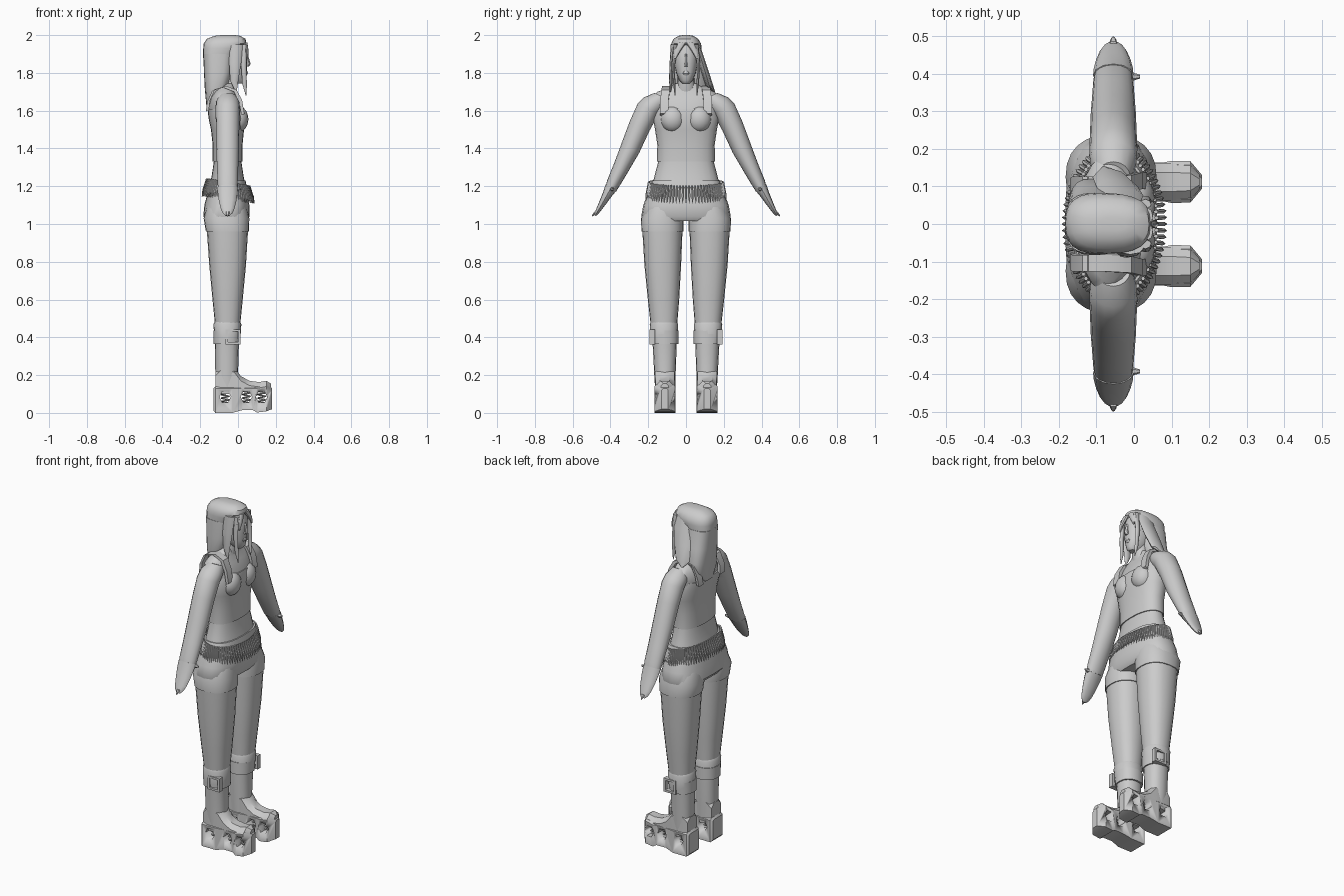
import bpy, bmesh, math
from mathutils import Vector

grey = bpy.data.materials.new("plain_grey")
grey.diffuse_color = (0.6, 0.6, 0.6, 1)


def finish(name, bm, angle=40):
    bmesh.ops.recalc_face_normals(bm, faces=bm.faces)
    me = bpy.data.meshes.new(name)
    bm.to_mesh(me)
    bm.free()
    for p in me.polygons:
        p.use_smooth = True
    me.set_sharp_from_angle(angle=math.radians(angle))
    me.materials.append(grey)
    ob = bpy.data.objects.new(name, me)
    bpy.context.collection.objects.link(ob)
    return ob


def add_skin(bm, rings, caps=True):
    vs = [[bm.verts.new(p) for p in r] for r in rings]
    n = len(vs[0])
    for a, b in zip(vs, vs[1:]):
        for i in range(n):
            j = (i + 1) % n
            bm.faces.new((a[i], a[j], b[j], b[i]))
    if caps:
        bm.faces.new(vs[0][::-1])
        bm.faces.new(vs[-1])


def skin(name, rings, angle=40, caps=True):
    bm = bmesh.new()
    add_skin(bm, rings, caps)
    return finish(name, bm, angle)


def ring(c, rx, ry, n=20, power=2.0, tilt=0.0):
    """Rounded cross-section; tilt leans it about the x axis."""
    out = []
    for i in range(n):
        a = 2 * math.pi * i / n
        ca, sa = math.cos(a), math.sin(a)
        u = math.copysign(abs(ca) ** (2 / power), ca) * rx
        v = math.copysign(abs(sa) ** (2 / power), sa) * ry
        out.append(Vector((c[0] + u, c[1] + v * math.cos(tilt), c[2] + v * math.sin(tilt))))
    return out


def span(name, rows, n=24, power=2.3, angle=40, caps=True):
    """Rows of z, x_min, x_max, y_min, y_max."""
    return skin(name, [ring(((a + b) / 2, (c + d) / 2, z), (b - a) / 2, (d - c) / 2, n, power)
                       for z, a, b, c, d in rows], angle, caps)


def box(bm, x0, x1, y0, y1, z0, z1):
    add_skin(bm, [[(x0, y0, z), (x1, y0, z), (x1, y1, z), (x0, y1, z)] for z in (z0, z1)])


# Torso
torso = [(1.18, -.155, .045, .185), (1.25, -.14, .03, .168), (1.33, -.128, .018, .147),
         (1.42, -.128, .018, .146), (1.50, -.137, .026, .158), (1.56, -.15, .035, .170),
         (1.62, -.155, .025, .172), (1.67, -.145, .005, .180), (1.70, -.125, -.01, .150),
         (1.725, -.105, -.015, .085), (1.745, -.095, -.015, .055)]
span("torso", [(z, a, b, -y, y) for z, a, b, y in torso])
# Tank top shell, bust and straps
span("tank_top", [(z, a - .006, b + .006, -y - .006, y + .006)
                  for z, a, b, y in torso if 1.3 < z < 1.6] + [(1.61, -.161, .032, -.165, .165)], angle=30)
for s in (-1, 1):
    bm = bmesh.new()
    bmesh.ops.create_uvsphere(bm, u_segments=16, v_segments=10, radius=1)
    for v in bm.verts:
        v.co = Vector((v.co.x * .055, v.co.y * .065, v.co.z * .07)) + Vector((.0, s * .07, 1.555))
    finish("bust", bm)
    path = [(.03, .115, 1.58), (.018, .115, 1.65), (-.01, .108, 1.705), (-.065, .105, 1.727),
            (-.125, .105, 1.71), (-.152, .105, 1.65), (-.158, .1, 1.6)]
    skin("strap", [[(x - .012, s * (y - .022), z - .005), (x + .004, s * (y - .022), z + .004),
                    (x + .004, s * (y + .022), z + .004), (x - .012, s * (y + .022), z - .005)]
                   for x, y, z in path])

# Hips and shorts
span("hips", [(1.015, -.165, .045, -.225, .225), (1.04, -.184, .062, -.237, .237),
              (1.10, -.178, .06, -.226, .226), (1.17, -.16, .052, -.2, .2),
              (1.23, -.148, .04, -.178, .178)], power=2.6)

# Bullet belt, higher at the back
bm = bmesh.new()
count = 76
for i in range(count):
    a = 2 * math.pi * i / count
    x, y = -.052 + .112 * math.cos(a), .197 * math.sin(a)
    z = 1.185 - .17 * (x + .052)
    out = Vector((math.cos(a), math.sin(a) * .6, 0)) * .009
    rows = ((.038, .0055), (.004, .0065), (-.022, .0065), (-.058, .001))
    add_skin(bm, [ring((x + out.x * k, y + out.y * k, z + dz), r, r, 6)
                  for k, (dz, r) in enumerate(rows)])
finish("bullet_belt", bm, 30)
skin("belt_strap", [[Vector((p.x, p.y, 1.18 + dz - .17 * (p.x + .052)))
                     for p in ring((-.052, 0, 0), rx, ry, 32)]
                    for dz, rx, ry in ((-.015, .114, .201), (.03, .109, .193))])

for s in (-1, 1):
    def limb(name, rows, **kw):
        return span(name, [(z, a, b, min(s * c, s * d), max(s * c, s * d)) for z, a, b, c, d in rows], **kw)

    # Shorts leg and leg
    limb("shorts_leg", [(.96, -.17, .058, .014, .236), (1.03, -.182, .06, .012, .238),
                        (1.10, -.165, .045, .01, .21)])
    limb("leg", [(.30, -.115, .0, .055, .17), (.45, -.12, .01, .048, .185), (.60, -.135, .025, .036, .202),
                 (.78, -.152, .042, .026, .22), (.98, -.166, .054, .018, .232)], n=20)
    # Boot shaft with cuff, band and buckle
    limb("boot_shaft", [(.10, -.115, .005, .058, .162), (.2, -.12, .0, .055, .168),
                        (.34, -.122, .004, .05, .175), (.40, -.124, .008, .05, .18)], n=16)
    limb("boot_cuff", [(.39, -.125, .012, .045, .187), (.47, -.13, .018, .042, .192),
                       (.485, -.122, .01, .05, .185)], n=16)
    limb("ankle_band", [(.365, -.13, .013, .04, .184), (.435, -.13, .015, .04, .188)], n=16)
    bm = bmesh.new()
    y0, y1 = sorted((s * .165, s * .193))
    for x0, x1, z0, z1 in ((-.065, -.052, .362, .442), (.0, .013, .362, .442),
                           (-.052, .0, .362, .374), (-.052, .0, .43, .442)):
        box(bm, x0, x1, y0, y1, z0, z1)
    finish("buckle", bm)

    # Platform sole with hexagonal openings
    def stations(name, rows, bevel):
        rings = []
        for x, z0, z1, w in rows:
            c = .112 * s
            h = min(bevel, w * .6)
            rings.append([(x, c - w, z0), (x, c + w, z0), (x, c + w, z1 - h),
                          (x, c + w - h, z1), (x, c - w + h, z1), (x, c - w, z1 - h)])
        return skin(name, rings, 35)

    sole = stations("platform_sole", [(-.13, .012, .13, .046), (-.12, 0, .14, .056), (-.03, 0, .14, .056),
                    (.02, .014, .14, .05), (.08, .014, .14, .052), (.1, .002, .14, .056),
                    (.15, .008, .15, .055), (.181, .02, .13, .018)], .01)
    bm = bmesh.new()
    for x in (-.068, .044, .125):
        add_skin(bm, [[(x + .03 * math.cos(k * math.pi / 3), s * .112 + y, .085 + .034 * math.sin(k * math.pi / 3))
                       for k in range(6)] for y in (-.1, .1)])
    cutter = finish("sole_cutter", bm)
    cutter.hide_render = True
    cutter.hide_viewport = True
    m = sole.modifiers.new("openings", 'BOOLEAN')
    m.operation = 'DIFFERENCE'
    m.solver = 'EXACT'
    m.object = cutter
    # Coil springs in the openings
    bm = bmesh.new()
    for x in (-.068, .044, .125):
        pts = [Vector((x + .021 * math.cos(t * .9), s * .112 + .021 * math.sin(t * .9), .05 + t * .0027))
               for t in range(27)]
        add_skin(bm, [[p + Vector((0, 0, -.004)), p + Vector((.004, .003, 0)),
                       p + Vector((0, 0, .004)), p + Vector((-.004, -.003, 0))] for p in pts])
    finish("sole_springs", bm)
    stations("shoe_upper", [(-.12, .13, .22, .045), (-.09, .13, .25, .052), (-.02, .13, .24, .052),
                            (.015, .13, .195, .05), (.06, .13, .17, .05), (.11, .13, .163, .05),
                            (.15, .13, .17, .048), (.174, .12, .155, .02)], .025)

    # Arm: y, z, x radius, thickness radius
    lean = s * math.radians(25)
    arm = [(.125, 1.675, .045, .045), (.165, 1.645, .062, .062), (.2, 1.61, .064, .062),
           (.245, 1.52, .062, .058), (.295, 1.40, .06, .053), (.345, 1.295, .056, .043),
           (.385, 1.215, .053, .036), (.398, 1.185, .05, .031)]
    skin("arm", [ring((-.055, s * y, z), rx, ry, 16, 2, lean) for y, z, rx, ry in arm])
    # Mitten hand with thumb
    hand = [(.395, 1.195, .054, .034), (.415, 1.16, .052, .026), (.437, 1.12, .046, .02),
            (.46, 1.08, .036, .014), (.473, 1.058, .026, .01), (.482, 1.045, .012, .006)]
    skin("hand", [ring((-.055, s * y, z), rx, ry, 12, 2, lean) for y, z, rx, ry in hand])
    skin("finger_tip", [ring((-.055, s * y, z), r, r, 6) for y, z, r in
                        ((.475, 1.065, .012), (.49, 1.05, .008), (.497, 1.04, .002))])
    skin("thumb", [[(x, s * .392 + r * math.cos(k * math.pi / 3), 1.185 + r * math.sin(k * math.pi / 3))
                    for k in range(6)] for x, r in ((-.03, .014), (.0, .01), (.016, .005))])

# Neck, head and nose
span("neck", [(1.70, -.11, -.01, -.056, .056), (1.75, -.095, .0, -.045, .045), (1.82, -.095, .0, -.045, .045)], n=16)
span("head", [(1.745, -.03, .03, -.02, .02), (1.76, -.06, .043, -.035, .035), (1.80, -.09, .046, -.052, .052),
              (1.85, -.11, .05, -.062, .062), (1.91, -.12, .048, -.066, .066), (1.96, -.11, .03, -.056, .056)], n=20)
skin("nose", [ring((x, 0, z), rx, ry, 6) for x, z, rx, ry in
              ((.043, 1.835, .016, .013), (.05, 1.847, .017, .012), (.04, 1.9, .012, .006))])
skin("lips", [ring((.04, 0, z), rx, ry, 8) for z, rx, ry in
              ((1.787, .007, .01), (1.798, .013, .02), (1.81, .009, .012))])

# Hair: crown, long back, side locks and fringe
span("hair_crown", [(1.88, -.184, -.025, -.076, .078), (1.93, -.184, .015, -.08, .083),
                    (1.955, -.182, .045, -.078, .08), (1.98, -.165, .04, -.066, .064),
                    (1.996, -.125, .012, -.04, .04), (2.0, -.09, -.02, -.018, .018)], power=2.6)
span("hair_back", [(1.60, -.165, -.15, -.02, .05), (1.655, -.17, -.10, -.07, .11), (1.72, -.176, -.05, -.082, .12),
                   (1.80, -.18, -.03, -.083, .1), (1.90, -.184, -.02, -.079, .082)], power=2.8)


def lock(name, pts):
    skin(name, [ring(p[:3], p[3], p[4], 8) for p in pts])


lock("side_lock_wide", [(-.08, .148, 1.70, .006, .006), (-.065, .125, 1.73, .045, .02), (-.045, .1, 1.81, .055, .02),
                        (-.03, .075, 1.89, .055, .018), (-.03, .055, 1.96, .045, .015)])
lock("side_lock_near", [(-.01, -.082, 1.70, .003, .003), (-.02, -.08, 1.76, .022, .01), (-.015, -.077, 1.85, .032, .01),
                        (-.01, -.066, 1.95, .035, .015)])
for s in (-1, 1):
    lock("front_strand", [(.043, s * .058, 1.68, .002, .002), (.035, s * .062, 1.74, .012, .006),
                          (.03, s * .067, 1.84, .014, .008), (.03, s * .052, 1.95, .016, .014)])
    lock("fringe", [(.05, s * .058, 1.875, .003, .004), (.048, s * .045, 1.915, .008, .016),
                    (.038, s * .02, 1.96, .012, .022)])
